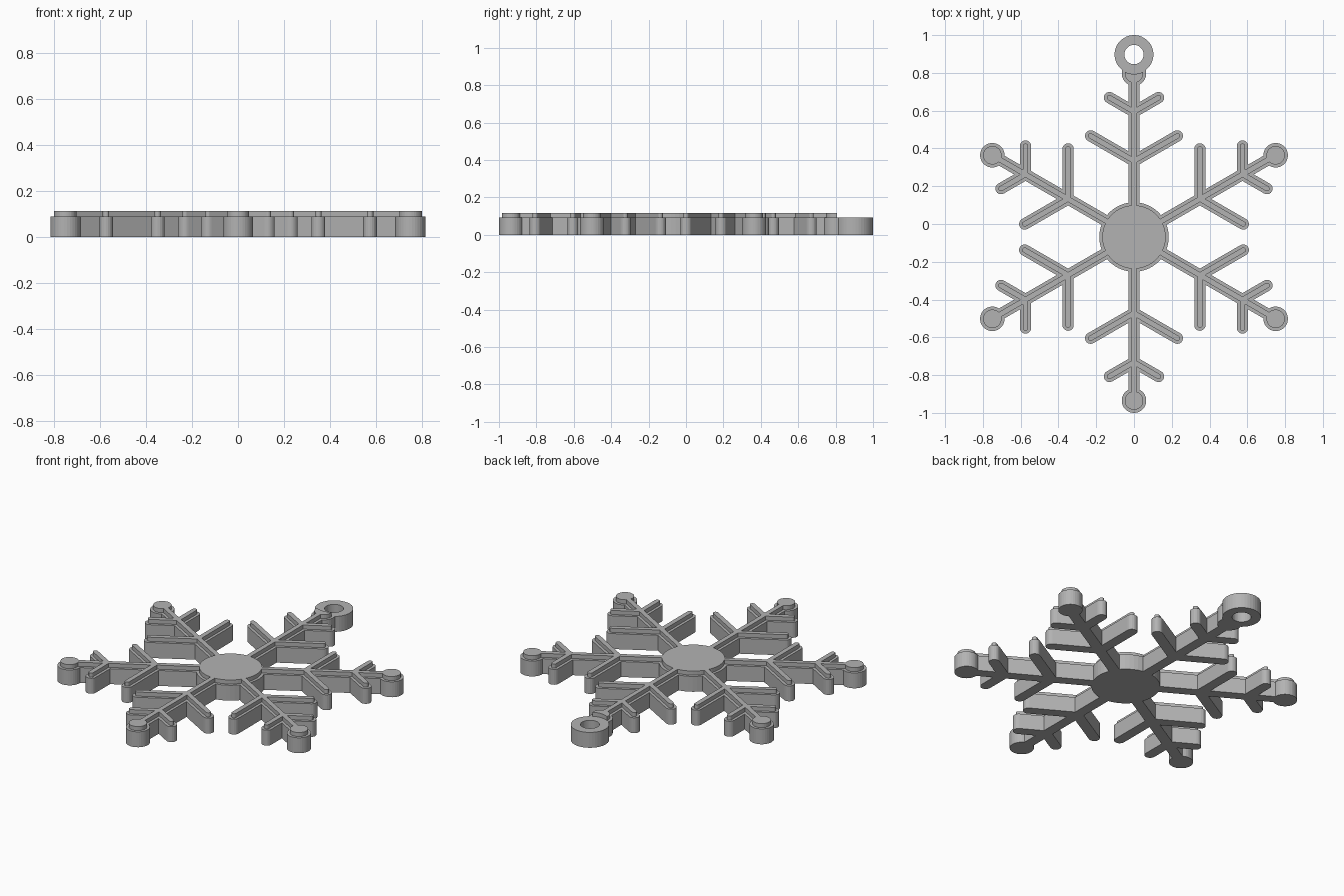
import bpy, bmesh, math
from mathutils import Vector
from mathutils.geometry import delaunay_2d_cdt

if "Cube" in bpy.data.objects:
    bpy.data.objects.remove(bpy.data.objects["Cube"])

HUB = Vector((0, -0.069))        # centre of the six arms
RING = Vector((0, 0.897))        # hanging loop
BASE_Z, RIDGE_Z = 0.091, 0.115   # top of the base, top of the raised ridge
INSET = 0.016                    # ridge outline sits this far inside the base


def direction(deg):
    a = math.radians(deg)
    return Vector((math.cos(a), math.sin(a)))


def disc(c, r, n=32):
    return [c + r * direction(360 * (i + 0.5) / n) for i in range(n)]


def capsule(a, b, r, n=10):
    """Bar with round ends from a to b."""
    t = math.degrees(math.atan2(b.y - a.y, b.x - a.x))
    ends = [(b, t - 90), (a, t + 90)]
    return [c + r * direction(s + 180 * i / n) for c, s in ends for i in range(n + 1)]


def snowflake_outline(inset):
    """Overlapping shapes of one layer: hub, arms, side branches and tip discs."""
    w = 0.030 - inset
    shapes = [disc(HUB, 0.184 - inset, 48)]
    for k in range(6):
        ang = 30 + 60 * k
        d = direction(ang)
        tip = HUB + 0.866 * d
        shapes += [capsule(HUB, tip, w), disc(tip, 0.065 - inset)]
        for dist, length in ((0.403, 0.265), (0.663, 0.150)):
            root = HUB + dist * d
            shapes += [capsule(root, root + length * direction(ang + s), w) for s in (60, -60)]
    return shapes


# Merge all outlines in the plane, remembering which layer each shape is from
layers = [("base", s) for s in snowflake_outline(0)]
layers += [("ridge", s) for s in snowflake_outline(INSET)]
layers += [("ring", disc(RING, 0.103, 40)), ("hole", disc(RING, 0.051))]
points, polys = [], []
for _, shape in layers:
    polys.append(list(range(len(points), len(points) + len(shape))))
    points += shape
pts, _, tris, _, _, origin = delaunay_2d_cdt(points, [], polys, 1, 1e-5)

# Height of each piece: hole is empty, ring is flat, ridge is raised
heights = []
for src in origin:
    kinds = {layers[i][0] for i in src}
    if not kinds or "hole" in kinds:
        heights.append(0)
    elif "ridge" in kinds and "ring" not in kinds:
        heights.append(RIDGE_Z)
    else:
        heights.append(BASE_Z)

# Raise the pieces into one closed solid with walls at every height step
bm = bmesh.new()
cache = {}


def vert(i, z):
    if (i, z) not in cache:
        cache[i, z] = bm.verts.new((pts[i].x, pts[i].y, z))
    return cache[i, z]


edge_height = {(t[i - 1], t[i]): h for t, h in zip(tris, heights) for i in range(len(t))}
for t, h in zip(tris, heights):
    if h:
        bm.faces.new([vert(i, h) for i in t])
        bm.faces.new([vert(i, 0) for i in reversed(t)])
for (a, b), h in edge_height.items():
    g = edge_height.get((b, a), 0)
    if h > g:
        bm.faces.new([vert(a, g), vert(b, g), vert(b, h), vert(a, h)])
bmesh.ops.dissolve_limit(bm, angle_limit=math.radians(0.5), verts=bm.verts, edges=bm.edges)
bmesh.ops.recalc_face_normals(bm, faces=bm.faces)

mesh = bpy.data.meshes.new("snowflake_ornament")
bm.to_mesh(mesh)
bm.free()
grey = bpy.data.materials.new("plain grey")
grey.diffuse_color = (0.45, 0.45, 0.45, 1)
grey.use_nodes = True
grey.node_tree.nodes["Principled BSDF"].inputs["Base Color"].default_value = grey.diffuse_color
mesh.materials.append(grey)
bpy.context.collection.objects.link(bpy.data.objects.new("snowflake_ornament", mesh))
